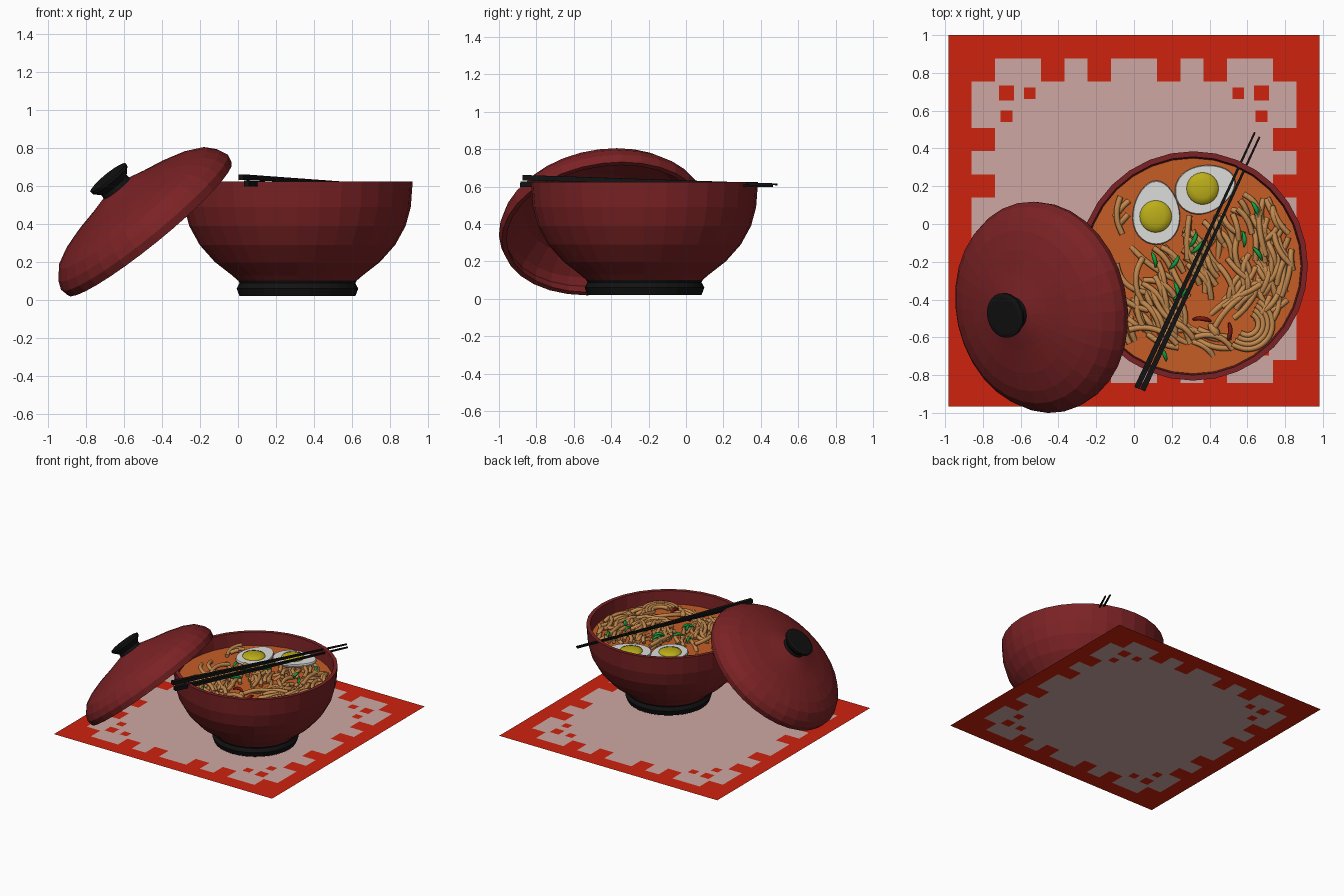
import bpy, bmesh, math, random
from mathutils import Vector, Matrix

if "Cube" in bpy.data.objects:
    bpy.data.objects.remove(bpy.data.objects["Cube"])

random.seed(7)


def mat(name, r, g, b):
    m = bpy.data.materials.new(name)
    m.diffuse_color = (r, g, b, 1)
    m.use_nodes = True
    m.node_tree.nodes["Principled BSDF"].inputs["Base Color"].default_value = m.diffuse_color
    return m


MAT_RED = mat("mat red", .62, .016, .004)
MAT_PALE = mat("mat pale", .62, .39, .36)
LACQUER = mat("lacquer red", .20, .016, .018)
BLACK = mat("black", .006, .006, .006)
BROTH = mat("broth orange", .56, .11, .018)
NOODLE = mat("noodle tan", .55, .25, .075)
WHITE = mat("egg white", .72, .72, .70)
YOLK = mat("yolk yellow", .50, .42, .01)
GREEN = mat("scallion green", .005, .36, .05)
CHILI = mat("chili red", .20, .01, .006)


def finish(name, bm, mats, smooth=False):
    me = bpy.data.meshes.new(name)
    bm.to_mesh(me)
    bm.free()
    ob = bpy.data.objects.new(name, me)
    bpy.context.collection.objects.link(ob)
    for m in mats:
        me.materials.append(m)
    for p in me.polygons:
        p.use_smooth = smooth
    return ob


def lathe(name, profile, material, matrix, sides=32, smooth=False, taper=0.0):
    """Spin an (r, z) profile that starts and ends on the axis."""
    bm = bmesh.new()
    vs = [bm.verts.new((r, 0, z)) for r, z in profile]
    es = [bm.edges.new(p) for p in zip(vs, vs[1:])]
    bmesh.ops.spin(bm, geom=vs + es, cent=(0, 0, 0), axis=(0, 0, 1),
                   angle=math.tau, steps=sides, use_duplicate=False)
    bmesh.ops.remove_doubles(bm, verts=bm.verts, dist=1e-5)
    for v in bm.verts:
        v.co.x *= 1 - taper * v.co.y
    bmesh.ops.transform(bm, matrix=matrix, verts=bm.verts)
    bmesh.ops.recalc_face_normals(bm, faces=bm.faces)
    return finish(name, bm, [material], smooth)


def tubes(name, paths, radius, material, taper_ends=False):
    """One mesh of round tubes along several point lists."""
    cu = bpy.data.curves.new(name, 'CURVE')
    cu.dimensions = '3D'
    cu.bevel_depth, cu.bevel_resolution = radius, 1
    cu.resolution_u, cu.use_fill_caps = 3, True
    for pts in paths:
        s = cu.splines.new('NURBS')
        s.points.add(len(pts) - 1)
        s.order_u, s.use_endpoint_u = 3, True
        for i, (q, p) in enumerate(zip(s.points, pts)):
            q.co = (*p, 1)
            q.radius = .4 if taper_ends and i in (0, len(pts) - 1) else 1
    cu.materials.append(material)
    ob = bpy.data.objects.new(name, cu)
    bpy.context.collection.objects.link(ob)
    bpy.ops.object.select_all(action='DESELECT')
    ob.select_set(True)
    bpy.context.view_layer.objects.active = ob
    bpy.ops.object.convert(target='MESH')
    for p in bpy.context.object.data.polygons:
        p.use_smooth = True


# Place mat: 16 x 16 cells with a stepped border and corner dots
bm = bmesh.new()
HALF, N = .9825, 16
bmesh.ops.create_grid(bm, x_segments=N, y_segments=N, size=HALF)
dots = []
for f in bm.faces:
    c = f.calc_center_median()
    i, j = (int((k + HALF) / (2 * HALF) * N) for k in (c.x, c.y))
    lo, hi = sorted((min(i, N - 1 - i), min(j, N - 1 - j)))
    f.material_index = 0 if lo == 0 or (lo == 1 and hi in (1, 4, 6)) else 1
    if lo == 2 and hi in (2, 3):
        dots.append((f, .031 if hi == 2 else .043))
for f, t in dots:
    bmesh.ops.inset_individual(bm, faces=[f], thickness=t)
    f.material_index = 0
bmesh.ops.translate(bm, vec=(0, .0175, 0), verts=bm.verts)
finish("place_mat", bm, [MAT_RED, MAT_PALE])

# Bowl, foot and broth
CX, CY, SOUP = .313, -.222, .52
at_bowl = Matrix.Translation((CX, CY, 0))
lathe("bowl", [(0, .1), (.31, .1), (.345, .13), (.435, .2), (.515, .29), (.57, .39), (.597, .49),
               (.607, .625), (.578, .625), (.568, .49), (.53, .38), (.46, .27), (.3, .16), (0, .14)],
      LACQUER, at_bowl)
lathe("bowl_foot", [(0, .02), (.305, .02), (.32, .06), (.305, .088), (.317, .112), (0, .112)],
      BLACK, at_bowl)
lathe("broth", [(0, SOUP - .03), (.56, SOUP - .03), (.572, SOUP), (0, SOUP)], BROTH, at_bowl)

# Lid leaning on the bowl, with its knob
axis = Vector((-.625, -.14, .767))
at_lid = Matrix.Translation((-.465, -.435, .375)) @ axis.to_track_quat('Z', 'Y').to_matrix().to_4x4()
lathe("lid", [(0, .285), (.09, .277), (.2, .245), (.33, .213), (.43, .18), (.5, .143), (.545, .092),
              (.565, .045), (.556, 0), (.53, 0), (.535, .045), (.51, .085), (.41, .155),
              (.2, .22), (0, .25)], LACQUER, at_lid)
lathe("lid_knob", [(0, .27), (.09, .27), (.085, .3), (.118, .335), (.12, .352), (.1, .358), (0, .358)],
      BLACK, at_lid, sides=24)

# Halved eggs: (centre, half sizes, turn, yolk centre)
eggs = [((.118, .06), (.125, .17), 0, (.115, .04)),
        ((.378, .188), (.125, .165), -70, (.363, .188))]
for n, ((x, y), (a, b), turn, (yx, yy)) in enumerate(eggs, 1):
    place = (Matrix.Translation((x, y, SOUP)) @ Matrix.Rotation(math.radians(turn), 4, 'Z')
             @ Matrix.Diagonal((a, b, 1, 1)))
    lathe(f"egg_white_{n}", [(0, -.05), (.6, -.04), (.92, -.01), (1, .015), (.97, .027), (0, .027)],
          WHITE, place, taper=.15)
    lathe(f"egg_yolk_{n}", [(0, .02), (.089, .02), (.08, .036), (.05, .046), (0, .05)],
          YOLK, Matrix.Translation((yx, yy, SOUP)), sides=24, smooth=True)


def free(x, y):
    """Inside the bowl and clear of the eggs."""
    return (math.hypot(x - CX, y - CY) < .535
            and ((x - .118) / .145) ** 2 + ((y - .06) / .185) ** 2 > 1
            and ((x - .378) / .18) ** 2 + ((y - .188) / .15) ** 2 > 1)


def strand(x, y, heading, length, bend, z, n=8):
    """A curved path; it stops where it meets the bowl wall or an egg."""
    pts, step = [], length / (n - 1)
    x -= math.cos(heading) * length / 2
    y -= math.sin(heading) * length / 2
    heading -= bend * length / 2
    for i in range(n):
        if free(x, y):
            pts.append((x, y, z + .014 * math.sin(math.pi * i / (n - 1)) - .01))
        elif pts:
            break
        x += math.cos(heading) * step
        y += math.sin(heading) * step
        heading += bend * step
    return pts


# Noodles in loose bunches: centre, spread, heading, count
bunches = [(.12, -.38, .14, .20, -62, 36), (.42, -.16, .15, .15, -68, 30),
           (.72, -.13, .13, .24, 95, 44), (.62, .07, .14, .08, -45, 10),
           (-.02, .13, .06, .09, 60, 7), (.28, -.62, .18, .07, -30, 10),
           (.62, -.38, .12, .10, 40, 16)]
paths = []
for bx, by, sx, sy, ang, count in bunches:
    for _ in range(count):
        p = strand(bx + random.uniform(-sx, sx), by + random.uniform(-sy, sy),
                   math.radians(ang + random.uniform(-28, 28)), random.uniform(.1, .3),
                   random.choice((-1, 1)) * random.uniform(1, 7), SOUP + random.uniform(0, .035))
        if len(p) > 3:
            paths.append(p)
# Large hooked noodles at the front right
for r in (.06, .085, .11, .135):
    paths.append([(.6 + r * math.cos(t), -.53 + r * math.sin(t), SOUP + .02)
                  for t in (math.radians(65 - 24 * k) for k in range(9))])
tubes("noodles", paths, .0155, NOODLE)

# Scallion pieces
bits = [(.10, -.19, 110), (.21, -.20, 60), (.31, -.08, 70), (.575, -.08, 100), (.635, .08, 120),
        (.65, -.16, 130), (.24, -.37, 40), (.22, -.35, 110), (.15, -.69, 120), (.33, -.12, 50)]
tubes("scallions", [strand(x, y, math.radians(a), .085, 8, SOUP + .05, 5) for x, y, a in bits],
      .011, GREEN, True)

# Chili strips and a broth mushroom slice
tubes("chili", [strand(.36, -.515, -.2, .1, -8, SOUP + .03, 5),
                strand(.495, -.57, 1.6, .1, 8, SOUP + .03, 5)], .012, CHILI, True)
tubes("mushroom", [strand(.42, -.57, 2.2, .09, 5, SOUP + .02, 5)], .024, NOODLE, True)

# Chopsticks resting across the rim
sticks = [((.015, -.868, .647), (.64, .486, .612)), ((.045, -.88, .613), (.665, .462, .603))]
for n, (p, q) in enumerate(sticks, 1):
    p, q = Vector(p), Vector(q)
    d = q - p
    bm = bmesh.new()
    bmesh.ops.create_cone(bm, cap_ends=True, segments=4, radius1=.021, radius2=.007, depth=d.length,
                          matrix=Matrix.Translation((p + q) / 2)
                          @ d.to_track_quat('Z', 'Y').to_matrix().to_4x4()
                          @ Matrix.Rotation(math.pi / 4, 4, 'Z'))
    finish(f"chopstick_{n}", bm, [BLACK])
